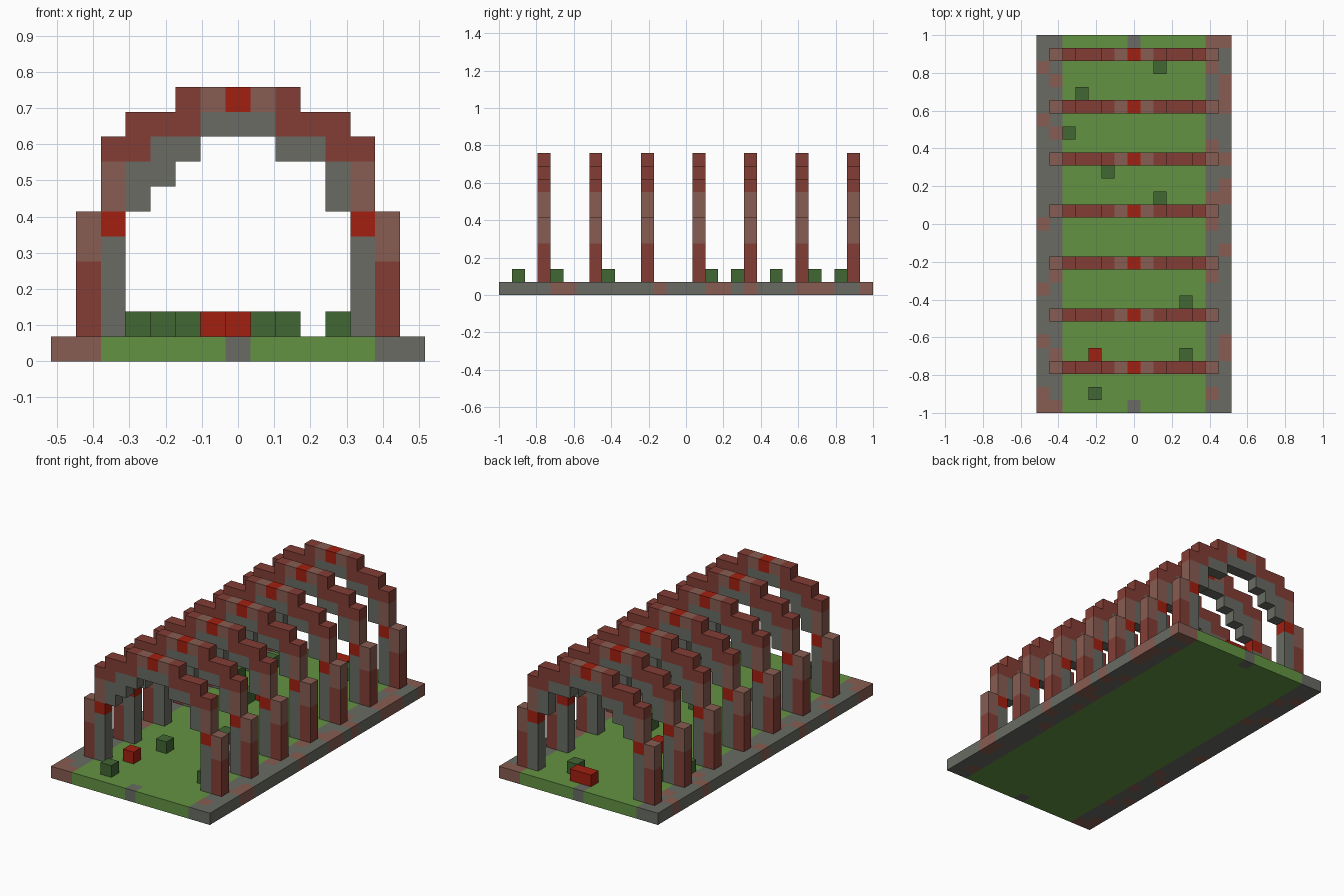
import bpy, bmesh
from mathutils import Vector

cube = bpy.data.objects.get("Cube")
if cube:
    bpy.data.objects.remove(cube)

U = 2 / 29  # edge of one block
GREEN, LEAF, RED, DARK, LIGHT, GREY = range(6)
COLOURS = [
    ("grass_green", (0.125, 0.29, 0.055)),
    ("shrub_green", (0.055, 0.135, 0.034)),
    ("bright_red", (0.36, 0.014, 0.005)),
    ("dark_brick", (0.225, 0.048, 0.035)),
    ("pale_brick", (0.245, 0.108, 0.085)),
    ("stone_grey", (0.14, 0.145, 0.124)),
]


def make_material(name, rgb):
    mat = bpy.data.materials.new(name)
    mat.use_nodes = True
    mat.diffuse_color = (*rgb, 1)
    bsdf = next(n for n in mat.node_tree.nodes if n.type == "BSDF_PRINCIPLED")
    bsdf.inputs["Base Color"].default_value = (*rgb, 1)
    bsdf.inputs["Roughness"].default_value = 0.9
    return mat


MATERIALS = [make_material(*c) for c in COLOURS]


def block_mesh(name, cells):
    """Mesh of the outer faces of a set of blocks {(i, j, k): colour}."""
    bm = bmesh.new()
    for (i, j, k), colour in cells.items():
        centre = Vector((i, j, k + 0.5))
        for axis in range(3):
            for sign in (-1, 1):
                n, a, b = Vector(), Vector(), Vector()
                n[axis] = sign
                if (i + int(n.x), j + int(n.y), k + int(n.z)) in cells:
                    continue
                a[(axis + 1) % 3] = 1
                b[(axis + 2) % 3] = sign
                corners = ((-1, -1), (1, -1), (1, 1), (-1, 1))
                verts = [bm.verts.new((centre + (n + a * s + b * t) / 2) * U)
                         for s, t in corners]
                bm.faces.new(verts).material_index = colour
    bmesh.ops.remove_doubles(bm, verts=bm.verts, dist=U / 100)
    mesh = bpy.data.meshes.new(name)
    bm.to_mesh(mesh)
    bm.free()
    for mat in MATERIALS:
        mesh.materials.append(mat)
    return mesh


def place(name, mesh, row=0):
    obj = bpy.data.objects.new(name, mesh)
    obj.location.y = row * U
    bpy.context.collection.objects.link(obj)
    return obj


# Ground slab: lawn between two stone borders, with a stone at each end
ground = {}
for i in range(-7, 8):
    for j in range(-14, 15):
        border = abs(i) > 5 or (i == 0 and abs(j) == 14)
        ground[i, j, 0] = GREY if border else GREEN

# Brick patches in the borders
patches = {
    -7: (-14, -13, -9, -5, 0, 8, 12),
    -6: (-14, -10, -7, -4, 7, 11),
    6: (-13, -4, 0, 2, 6, 12, 14),
    7: (-10, -9, -2, 2, 3, 5, 9, 10, 11, 14),
}
for i, rows in patches.items():
    for j in rows:
        ground[i, j, 0] = LIGHT
place("ground_slab", block_mesh("ground_slab", ground))

# Arch: half profile as (column, bottom, top, colour), mirrored in x
half_arch = [
    (6, 1, 3, DARK), (6, 4, 5, LIGHT),
    (5, 1, 4, GREY), (5, 5, 5, RED), (5, 6, 7, LIGHT), (5, 8, 8, DARK),
    (4, 6, 7, GREY), (4, 8, 9, DARK),
    (3, 8, 8, GREY), (3, 9, 9, DARK),
    (2, 8, 8, GREY), (2, 9, 10, DARK),
    (1, 9, 9, GREY), (1, 10, 10, LIGHT),
    (0, 9, 9, GREY), (0, 10, 10, RED),
]
arch = {}
for i, low, high, colour in half_arch:
    for k in range(low, high + 1):
        arch[i, 0, k] = arch[-i, 0, k] = colour
arch[-3, 0, 7] = GREY  # extra bracket block on one side
arch_mesh = block_mesh("arch", arch)
for number, row in enumerate(range(-11, 14, 4), 1):
    place(f"arch_{number}", arch_mesh, row)

# Shrubs and flowers scattered on the lawn
shrubs = [(2, 12), (-4, 10), (-5, 7), (-2, 4), (2, 2), (4, -6),
          (4, -10), (-3, -13), (-2, -7), (1, -3)]
flowers = [(-3, -10), (-1, 5), (0, 13), (1, 13)]
for name, spots, colour in (("shrubs", shrubs, LEAF), ("flowers", flowers, RED)):
    place(name, block_mesh(name, {(i, j, 1): colour for i, j in spots}))
